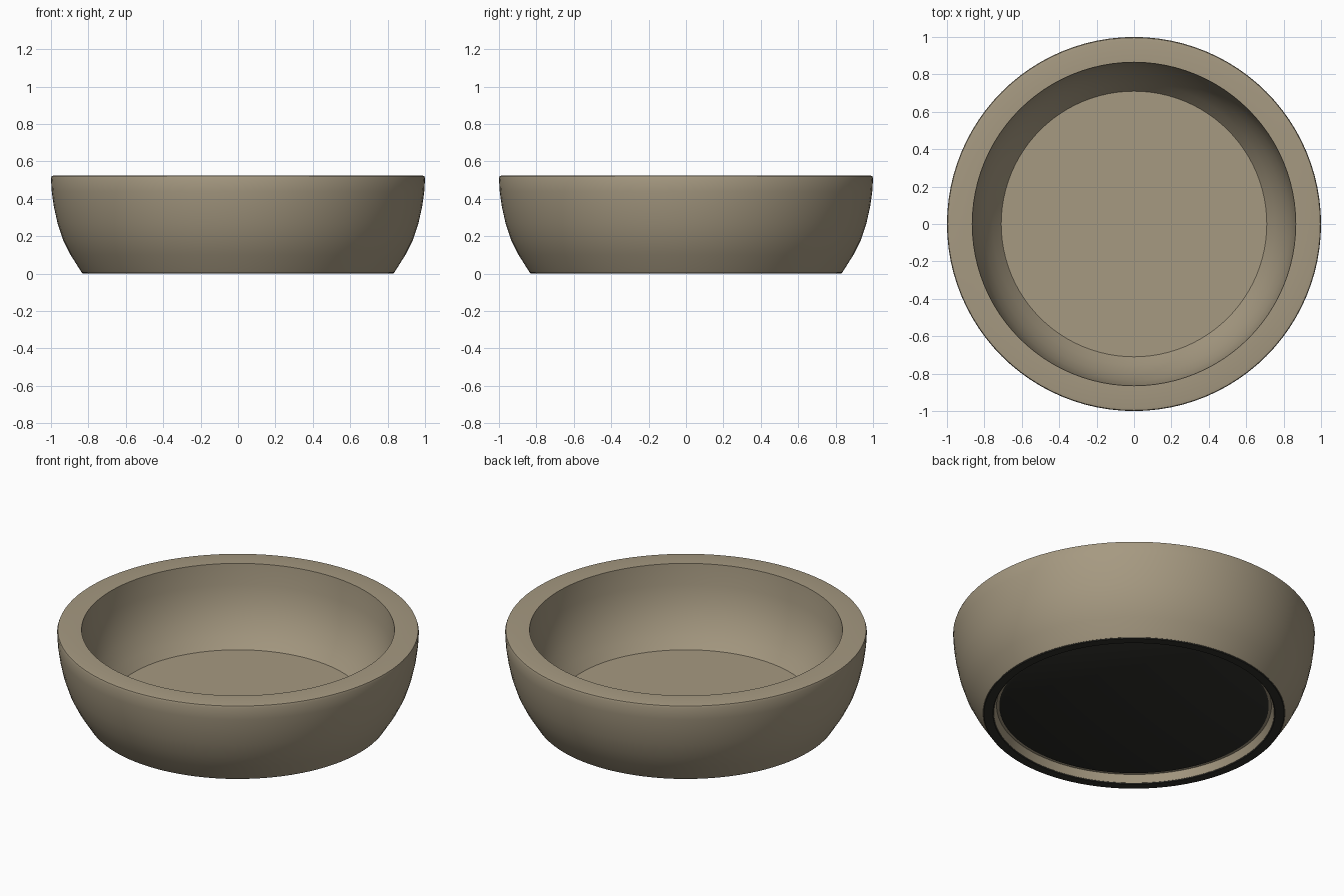
import bpy, bmesh, math

if "Cube" in bpy.data.objects:
    bpy.data.objects.remove(bpy.data.objects["Cube"])

SEGMENTS = 96


def material(name, rgb):
    m = bpy.data.materials.new(name)
    m.diffuse_color = (*rgb, 1.0)
    m.use_nodes = True
    m.node_tree.nodes["Principled BSDF"].inputs["Base Color"].default_value = m.diffuse_color
    return m


def lathe(name, profile, mat, sharp=30):
    """Spin an (r, z) profile about z; points with r = 0 become poles."""
    bm = bmesh.new()
    rings = []
    for r, z in profile:
        if r == 0:
            rings.append([bm.verts.new((0, 0, z))] * SEGMENTS)
        else:
            rings.append([bm.verts.new((r * math.cos(2 * math.pi * i / SEGMENTS),
                                        r * math.sin(2 * math.pi * i / SEGMENTS), z))
                          for i in range(SEGMENTS)])
    for a, b in zip(rings, rings[1:]):
        for i in range(SEGMENTS):
            j = (i + 1) % SEGMENTS
            quad = list(dict.fromkeys([a[i], a[j], b[j], b[i]]))
            bm.faces.new(quad)
    bmesh.ops.recalc_face_normals(bm, faces=bm.faces)
    me = bpy.data.meshes.new(name)
    bm.to_mesh(me)
    bm.free()
    me.materials.append(mat)
    ob = bpy.data.objects.new(name, me)
    bpy.context.collection.objects.link(ob)
    bpy.ops.object.select_all(action='DESELECT')
    ob.select_set(True)
    bpy.context.view_layer.objects.active = ob
    bpy.ops.object.shade_smooth_by_angle(angle=math.radians(sharp))
    return ob


clay = material("tan clay", (0.38, 0.32, 0.22))
dark = material("dark base", (0.028, 0.028, 0.023))

# bowl body: floor, inner wall, flat rim, outer wall, foot ring, recess
lathe("bowl", [
    (0, 0.07), (0.71, 0.07), (0.755, 0.13), (0.80, 0.21), (0.835, 0.30),
    (0.855, 0.40), (0.865, 0.525), (0.98, 0.525), (0.996, 0.522), (1.0, 0.51),
    (0.996, 0.44), (0.985, 0.36), (0.965, 0.27), (0.935, 0.18),
    (0.895, 0.10), (0.835, 0.005), (0.775, 0.005), (0.76, 0.05), (0, 0.05)], clay)

# dark ring under the foot
lathe("foot_ring", [(0.833, 0.005), (0.83, 0.0), (0.78, 0.0), (0.777, 0.005),
                    (0.833, 0.005)], dark)

# dark recessed disc under the floor
lathe("base_disc", [(0, 0.05), (0.745, 0.05), (0.73, 0.042), (0, 0.042)], dark)
